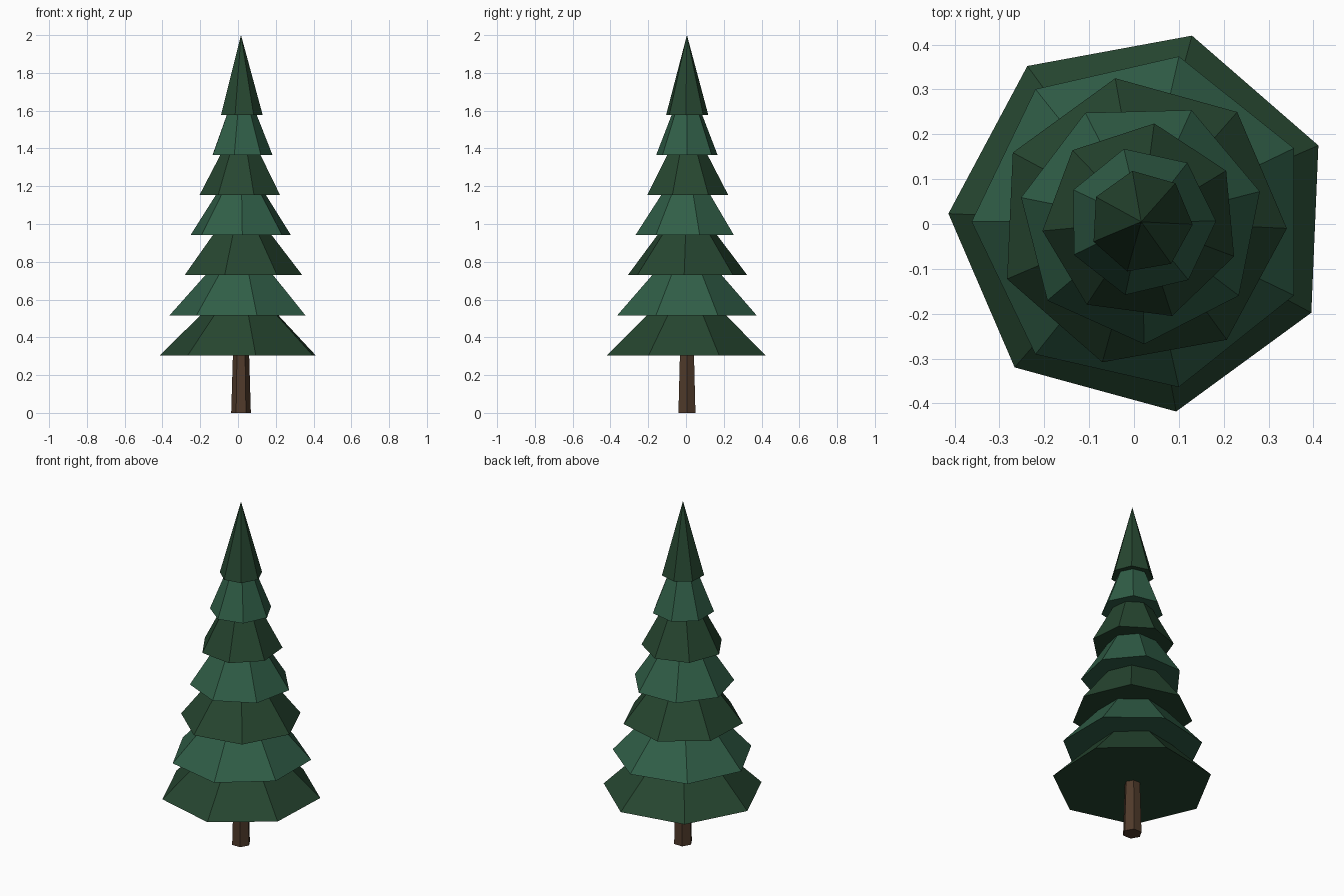
import bpy
import bmesh
from math import cos, sin, radians, tau

cube = bpy.data.objects.get("Cube")
if cube:
    bpy.data.objects.remove(cube, do_unlink=True)

CENTRE = (0.016, 0.005)


def make_material(name, rgb):
    mat = bpy.data.materials.new(name)
    mat.use_nodes = True
    mat.diffuse_color = (*rgb, 1)
    bsdf = mat.node_tree.nodes["Principled BSDF"]
    bsdf.inputs["Base Color"].default_value = (*rgb, 1)
    bsdf.inputs["Roughness"].default_value = 0.9
    return mat


def ring(bm, sides, radius, z, turn):
    angles = [radians(turn) + tau * i / sides for i in range(sides)]
    return [bm.verts.new((radius * cos(a), radius * sin(a), z)) for a in angles]


def make_cone(name, mat, sides, base_z, height, base_r, top_r=0, turn=0):
    """Flat-shaded closed cone, or a frustum when top_r is given."""
    bm = bmesh.new()
    low = ring(bm, sides, base_r, 0, turn)
    bm.faces.new(low[::-1])
    if top_r:
        high = ring(bm, sides, top_r, height, turn)
        bm.faces.new(high)
    else:
        tip = bm.verts.new((0, 0, height))
    for i in range(sides):
        j = (i + 1) % sides
        if top_r:
            bm.faces.new((low[i], low[j], high[j], high[i]))
        else:
            bm.faces.new((low[i], low[j], tip))
    mesh = bpy.data.meshes.new(name)
    bm.to_mesh(mesh)
    bm.free()
    mesh.materials.append(mat)
    obj = bpy.data.objects.new(name, mesh)
    obj.location = (*CENTRE, base_z)
    bpy.context.collection.objects.link(obj)
    return obj


bark = make_material("brown bark", (0.080, 0.043, 0.024))
dark = make_material("dark green needles", (0.0194, 0.0612, 0.0296))
light = make_material("light green needles", (0.0296, 0.112, 0.063))

# Trunk: tapered hexagon reaching just inside the lowest tier
make_cone("trunk", bark, 6, 0, 0.34, 0.052, 0.042)

# Foliage: seven overlapping cones, each two steps tall and twisted differently
FIRST_Z, STEP = 0.305, 0.2119
tiers = [(0.430, 23.3), (0.378, 25.7), (0.325, -2.6), (0.273, 14.3),
         (0.221, 31.0), (0.167, 0.5), (0.115, -3.0)]
for i, (radius, turn) in enumerate(tiers):
    make_cone(f"foliage_tier_{i + 1}", light if i % 2 else dark, 7,
              FIRST_Z + STEP * i, STEP * 2, radius, turn=turn)
